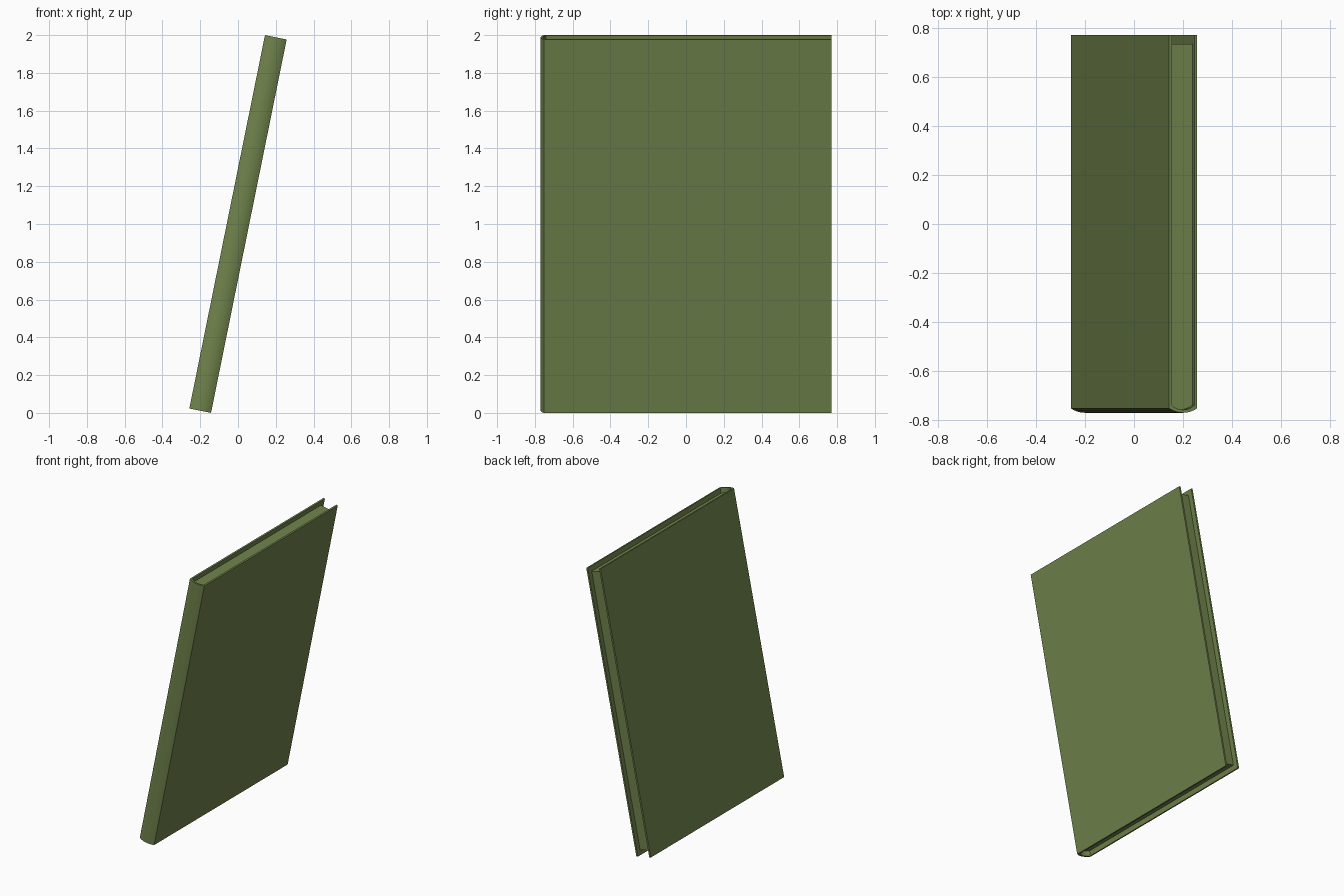
import bpy, bmesh, math
from mathutils import Matrix

if "Cube" in bpy.data.objects:
    bpy.data.objects.remove(bpy.data.objects["Cube"])

TILT = math.radians(11.45)
LENGTH, THICK, BOARD = 2.017, 0.117, 0.012
SPINE_Y, FORE_Y, BULGE = -0.752, 0.77, 0.018

green = bpy.data.materials.new("green")
green.diffuse_color = (0.16, 0.225, 0.07, 1)
green.use_nodes = True
green.node_tree.nodes["Principled BSDF"].inputs["Base Color"].default_value = green.diffuse_color


def spine_arc(half, y, bulge, n=8):
    """Shallow arc bulging towards -y, from -half to +half."""
    r = (half * half + bulge * bulge) / (2 * bulge)
    a = math.asin(half / r)
    pts = []
    for i in range(n + 1):
        t = -a + 2 * a * i / n
        pts.append((r * math.sin(t), y - bulge + r - r * math.cos(t)))
    return pts


def extrude_profile(name, pts, length):
    """Extrude a plan outline along the book's height, then lean it."""
    bm = bmesh.new()
    face = bm.faces.new([bm.verts.new((x, y, -length / 2)) for x, y in pts])
    top = bmesh.ops.extrude_face_region(bm, geom=[face])["geom"]
    bmesh.ops.translate(bm, vec=(0, 0, length),
                        verts=[v for v in top if isinstance(v, bmesh.types.BMVert)])
    bmesh.ops.recalc_face_normals(bm, faces=bm.faces)
    bmesh.ops.triangulate(bm, faces=[f for f in bm.faces if len(f.verts) > 4])
    bm.transform(Matrix.Translation((0, 0, 1)) @ Matrix.Rotation(TILT, 4, 'Y'))
    mesh = bpy.data.meshes.new(name)
    bm.to_mesh(mesh)
    bm.free()
    mesh.materials.append(green)
    obj = bpy.data.objects.new(name, mesh)
    bpy.context.collection.objects.link(obj)
    bpy.ops.object.select_all(action='DESELECT')
    obj.select_set(True)
    bpy.context.view_layer.objects.active = obj
    bpy.ops.object.shade_smooth_by_angle(angle=math.radians(30))


# Cover: two boards joined by a rounded spine
h = THICK / 2
outer = spine_arc(h, SPINE_Y, BULGE)
inner = spine_arc(h - BOARD, SPINE_Y + BOARD, BULGE)
cover = outer + [(h, FORE_Y), (h - BOARD, FORE_Y)] + inner[::-1] \
    + [(-h + BOARD, FORE_Y), (-h, FORE_Y)]
extrude_profile("cover", cover, LENGTH)

# Page block: fills the cover, set back on the three open sides
p = h - BOARD - 0.0005
pages = spine_arc(p, SPINE_Y + BOARD + 0.001, BULGE) + [(p, 0.735), (-p, 0.735)]
extrude_profile("pages", pages, LENGTH - 0.07)
